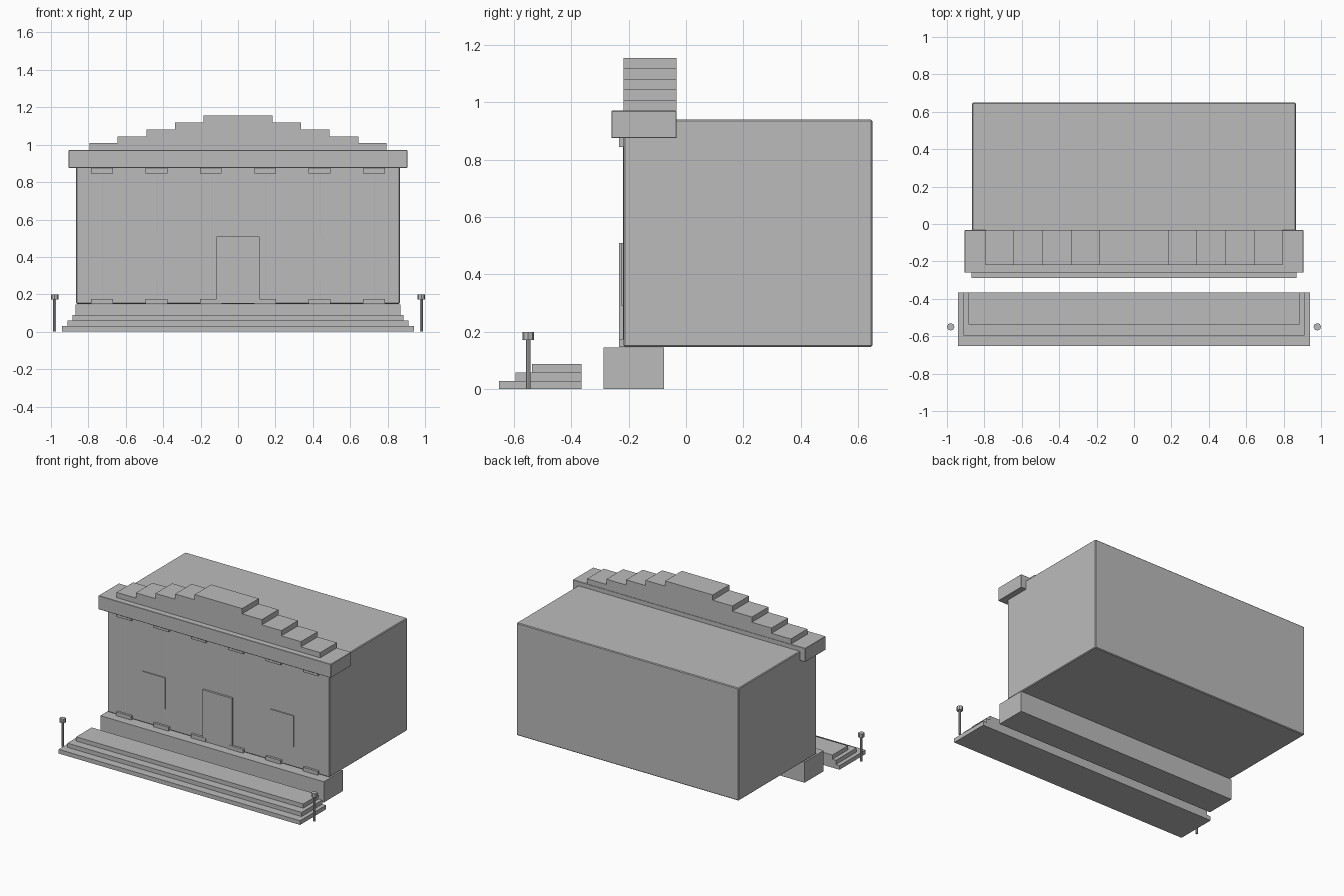
import bpy
import math

if "Cube" in bpy.data.objects:
    bpy.data.objects.remove(bpy.data.objects["Cube"])

stone = bpy.data.materials.new("stone_grey")
stone.diffuse_color = (0.5, 0.5, 0.5, 1)
stone.use_nodes = True
stone.node_tree.nodes["Principled BSDF"].inputs["Base Color"].default_value = stone.diffuse_color


def box(name, x0, x1, y0, y1, z0, z1, bevel=0.0):
    """Axis-aligned box between two corners, with an optional small edge bevel."""
    bpy.ops.mesh.primitive_cube_add(
        size=1, location=((x0 + x1) / 2, (y0 + y1) / 2, (z0 + z1) / 2))
    ob = bpy.context.object
    ob.name = name
    ob.scale = (x1 - x0, y1 - y0, z1 - z0)
    bpy.ops.object.transform_apply(location=False, rotation=False, scale=True)
    ob.data.materials.append(stone)
    if bevel:
        mod = ob.modifiers.new("edge_bevel", 'BEVEL')
        mod.width = bevel
        mod.segments = 1
    return ob


def cylinder(name, x, y, z0, z1, r, sides):
    bpy.ops.mesh.primitive_cylinder_add(
        vertices=sides, radius=r, depth=z1 - z0, location=(x, y, (z0 + z1) / 2))
    ob = bpy.context.object
    ob.name = name
    ob.data.materials.append(stone)
    return ob


# Main hall, plinth and entablature
box("main_hall", -0.865, 0.865, -0.218, 0.65, 0.148, 0.94, 0.005)
box("front_plinth", -0.87, 0.87, -0.288, -0.076, 0, 0.146)
box("entablature", -0.905, 0.905, -0.26, -0.033, 0.875, 0.971, 0.002)

# Stepped pediment
step_h = (1.155 - 0.971) / 5
for i, half in enumerate((0.793, 0.643, 0.49, 0.338, 0.185)):
    z = 0.971 + i * step_h
    box(f"pediment_step_{i + 1}", -half, half, -0.218, -0.033, z, z + step_h)

# Detached entrance stairs
for i, (half, y) in enumerate(((0.94, -0.652), (0.912, -0.595), (0.884, -0.537))):
    box(f"stair_{i + 1}", -half, half, y, -0.365, i * 0.0295, (i + 1) * 0.0295)

# Six engaged columns, barely proud of the wall, with bases and capitals
for i in range(6):
    x = -0.727 + i * 0.2908
    cylinder(f"column_{i + 1}", x, -0.177, 0.175, 0.845, 0.042, 16)
    box(f"column_base_{i + 1}", x - 0.058, x + 0.058, -0.234, -0.119, 0.148, 0.175)
    box(f"column_capital_{i + 1}", x - 0.058, x + 0.058, -0.234, -0.119, 0.845, 0.876)

# Door and windows as thin plates
box("door", -0.115, 0.115, -0.233, -0.21, 0.15, 0.51)
for side, s in (("left", -1), ("right", 1)):
    box(f"window_{side}", s * 0.5 - 0.09, s * 0.5 + 0.09, -0.225, -0.21, 0.29, 0.51)
    # Lamp post beside the stairs
    cylinder(f"lamp_post_{side}", s * 0.98, -0.55, 0, 0.172, 0.008, 8)
    cylinder(f"lamp_head_{side}", s * 0.98, -0.55, 0.172, 0.2, 0.02, 8)
